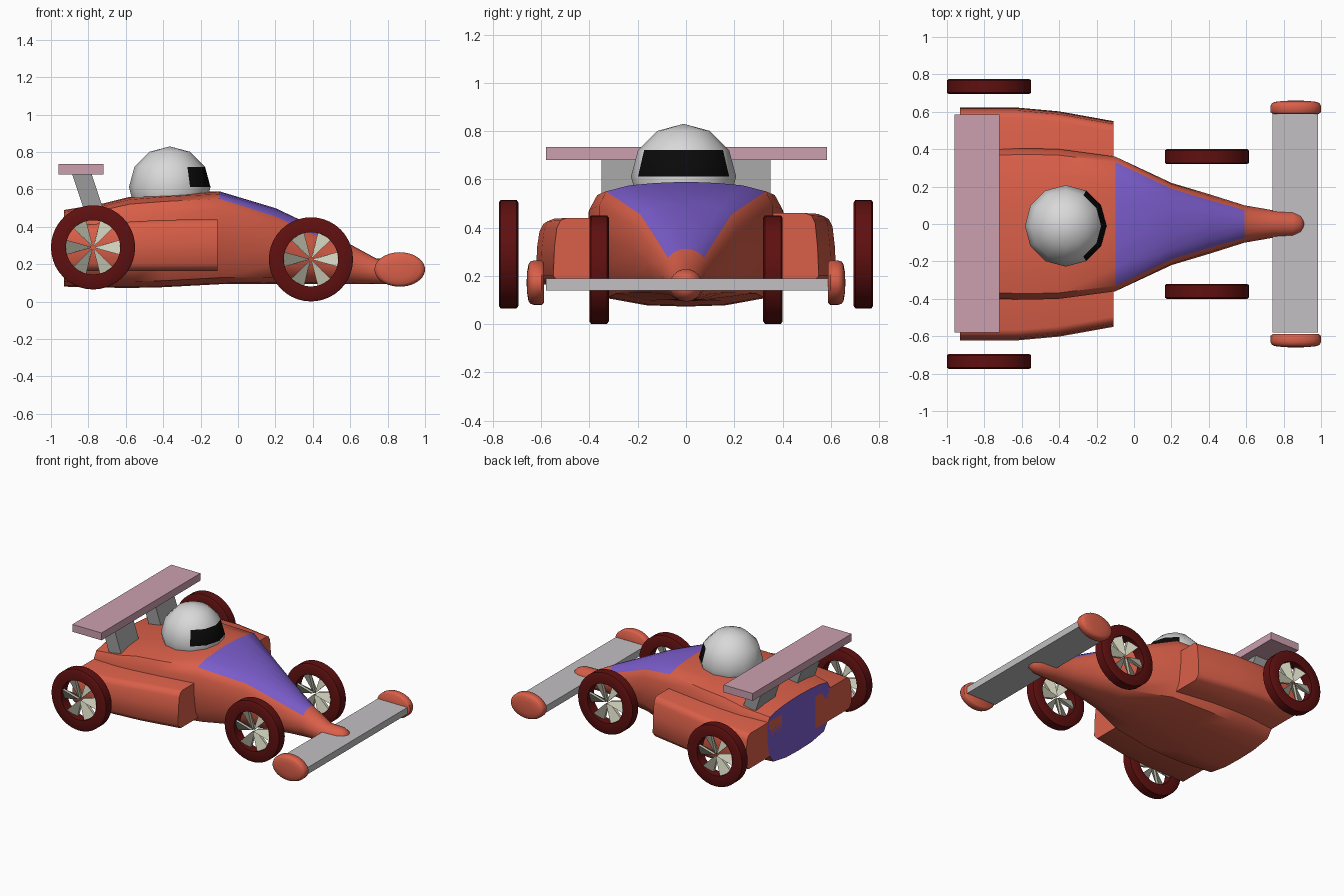
import bpy, bmesh, math
from math import sin, cos, pi, radians

if "Cube" in bpy.data.objects:
    bpy.data.objects.remove(bpy.data.objects["Cube"])


def mat(name, r, g, b):
    m = bpy.data.materials.new(name)
    m.diffuse_color = (r, g, b, 1)
    m.use_nodes = True
    m.node_tree.nodes["Principled BSDF"].inputs["Base Color"].default_value = m.diffuse_color
    return m


ORANGE = mat("orange_red_paint", 0.70, 0.115, 0.066)
PURPLE = mat("purple_paint", 0.20, 0.11, 0.61)
PINK = mat("pink_wing", 0.60, 0.35, 0.43)
GREY = mat("light_grey_wing", 0.54, 0.53, 0.54)
DARKGREY = mat("strut_grey", 0.33, 0.33, 0.33)
TIRE = mat("dark_red_tyre", 0.115, 0.005, 0.005)
CREAM = mat("cream_spokes", 0.62, 0.62, 0.49)
WHITE = mat("helmet_white", 0.70, 0.69, 0.69)
BLACK = mat("visor_black", 0.003, 0.003, 0.003)


def finish(name, bm, mats, angle=None):
    bmesh.ops.recalc_face_normals(bm, faces=bm.faces[:])
    me = bpy.data.meshes.new(name)
    bm.to_mesh(me)
    bm.free()
    ob = bpy.data.objects.new(name, me)
    bpy.context.collection.objects.link(ob)
    for m in mats:
        me.materials.append(m)
    if angle:
        bpy.ops.object.select_all(action='DESELECT')
        ob.select_set(True)
        bpy.context.view_layer.objects.active = ob
        bpy.ops.object.shade_smooth_by_angle(angle=radians(angle))
    return ob


def loft(rings, closed=False):
    """Skin rings of points; returns bmesh, side faces by [ring][segment], end caps."""
    bm = bmesh.new()
    vs = [[bm.verts.new(p) for p in ring] for ring in rings]
    n, k = len(vs[0]), len(vs)
    grid = []
    for i in range(k if closed else k - 1):
        a, b = vs[i], vs[(i + 1) % k]
        grid.append([bm.faces.new((a[j], a[(j + 1) % n], b[(j + 1) % n], b[j])) for j in range(n)])
    caps = [] if closed else [bm.faces.new(vs[0]), bm.faces.new(vs[-1])]
    return bm, grid, caps


def box(name, x0, x1, y0, y1, z0, z1, m, shift=0):
    """Box whose top is shifted along x."""
    rings = [[(x0 + s, y0, z), (x1 + s, y0, z), (x1 + s, y1, z), (x0 + s, y1, z)]
             for z, s in ((z0, 0), (z1, shift))]
    return finish(name, loft(rings)[0], [m])


# Body: boxy section at the back blending into a round nose
BOXY = [(0, 1), (.35, .99), (.65, .97), (.92, .92), (1, .80),
        (1, .55), (.95, .25), (.80, .07), (.40, .01), (0, 0)]
ROUND = [(sin(radians(a)), .5 + .5 * cos(radians(a)))
         for a in (0, 16, 32, 48.6, 67, 90, 115, 140, 160, 180)]
# x, half width, bottom, top, roundness
STATIONS = [(-.93, .37, .08, .49, 0), (-.72, .40, .075, .525, 0), (-.58, .405, .073, .56, 0),
            (-.40, .40, .077, .575, 0), (-.10, .36, .093, .59, 0), (.20, .22, .095, .50, .35),
            (.40, .16, .095, .405, .7), (.59, .10, .095, .312, 1), (.74, .074, .093, .23, 1),
            (.85, .068, .093, .228, 1), (.89, .052, .11, .212, 1), (.91, .028, .132, .19, 1)]
rings = []
for x, w, z0, z1, t in STATIONS:
    half = [((1 - t) * a[0] + t * b[0], (1 - t) * a[1] + t * b[1]) for a, b in zip(BOXY, ROUND)]
    full = half + [(-u, v) for u, v in half[-2:0:-1]]
    rings.append([(x, u * w, z0 + v * (z1 - z0)) for u, v in full])
bm, grid, caps = loft(rings)
for row in grid[4:7]:                 # purple bonnet
    for f in row[:3] + row[-3:]:
        f.material_index = 1
caps[0].material_index = 1            # purple tail panel
finish("body", bm, [ORANGE, PURPLE], 45)

# Side pods
for s, name, top in ((1, "left", .46), (-1, "right", .44)):
    rings = []
    for x, o, drop in ((-.93, .622, .035), (-.62, .622, .015), (-.40, .602, .003), (-.11, .55, 0)):
        t = top - drop
        sec = [(.2, .165), (o - .03, .165), (o, .20), (o - .005, .32), (o - .015, t - .04),
               (o - .03, t - .01), (o - .055, t), (.2, t)]
        rings.append([(x, s * y, z) for y, z in sec])
    finish(name + "_side_pod", loft(rings)[0], [ORANGE], 50)

# Driver helmet with visor faces
bm = bmesh.new()
bmesh.ops.create_uvsphere(bm, u_segments=12, v_segments=6, radius=.218)
for f in bm.faces:
    c = f.calc_center_median()
    if 0 < c.z < .11 and abs(math.atan2(c.y, c.x)) < radians(60):
        f.material_index = 1
bmesh.ops.translate(bm, verts=bm.verts[:], vec=(-.365, -.01, .612))
finish("helmet", bm, [WHITE, BLACK], 60)

# Wings and struts
box("rear_wing", -.96, -.72, -.58, .585, .68, .735, PINK)
box("front_wing", .74, .985, -.58, .59, .14, .19, GREY)
for s, name in ((1, "left"), (-1, "right")):
    a, b = sorted((s * .13, s * .35))
    box(name + "_wing_strut", -.82, -.715, a, b, .48, .69, DARKGREY, -.07)


def disc_ring(cx, cy, cz, rx, rz, n=40):
    return [(cx + rx * cos(2 * pi * i / n), cy, cz + rz * sin(2 * pi * i / n)) for i in range(n)]


# Front wing end plates: flattened oval discs with a rounded outer face
for s, name in ((1, "left"), (-1, "right")):
    prof = [(.588, .90), (.598, 1), (.63, 1), (.645, .95), (.653, .82), (.658, .5), (.66, .15)]
    rings = [disc_ring(.865, s * y, .172, .135 * k, .092 * k) for y, k in prof]
    finish(name + "_end_plate", loft(rings)[0], [ORANGE], 50)


# Wheels: open tyre ring plus six pitched wedge spokes
def wheel(name, cx, cy, cz):
    prof = [(.145, -.036), (.215, -.04), (.225, -.033), (.225, .033), (.215, .04), (.145, .036)]
    rings = [disc_ring(cx, cy + y, cz, r, r) for r, y in prof]
    finish(name + "_tyre", loft(rings, closed=True)[0], [TIRE], 40)
    bm = bmesh.new()
    for k in range(6):
        mid = k * pi / 3
        ends = []
        for r in (.012, .150):
            ring = []
            for da, y in ((-.27, -.025), (.27, .005), (.27, .025), (-.27, -.005)):
                ring.append(bm.verts.new((cx + r * cos(mid + da), cy + y, cz + r * sin(mid + da))))
            ends.append(ring)
        a, b = ends
        bm.faces.new(a)
        bm.faces.new(b)
        for j in range(4):
            i = (j + 1) % 4
            bm.faces.new((a[j], a[i], b[i], b[j]))
    finish(name + "_spokes", bm, [CREAM])


for s, side in ((1, "left"), (-1, "right")):
    wheel("rear_" + side, -.775, s * .735, .29)
    wheel("front_" + side, .39, s * .36, .226)
